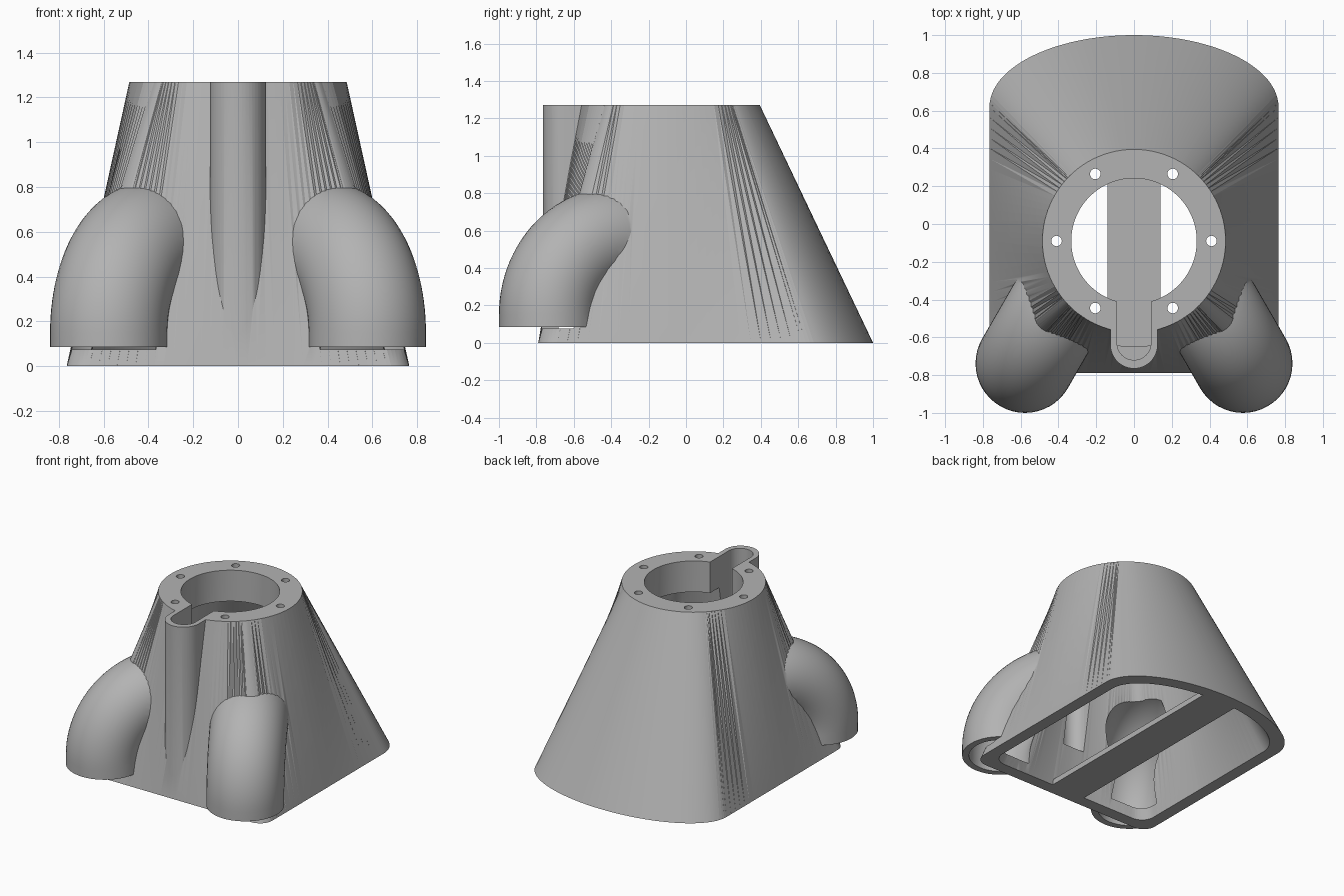
import bpy, bmesh, math
from mathutils import Vector

old = bpy.data.objects.get("Cube")
if old:
    bpy.data.objects.remove(old, do_unlink=True)

HEIGHT = 1.27
COLLAR_Y = -0.09
WALL = 0.09

grey = bpy.data.materials.new("light_grey")
grey.use_nodes = True
GREY = (0.45, 0.45, 0.45, 1)
grey.diffuse_color = GREY
grey.node_tree.nodes["Principled BSDF"].inputs["Base Color"].default_value = GREY


def skin(name, rings):
    """Closed solid through rings of equal point count."""
    bm = bmesh.new()
    loops = [[bm.verts.new(p) for p in ring] for ring in rings]
    n = len(loops[0])
    for a, b in zip(loops, loops[1:]):
        for i in range(n):
            j = (i + 1) % n
            bm.faces.new((a[i], a[j], b[j], b[i]))
    bm.faces.new(loops[0][::-1])
    bm.faces.new(loops[-1])
    bmesh.ops.triangulate(bm, faces=[f for f in bm.faces if len(f.verts) == 4])
    bmesh.ops.recalc_face_normals(bm, faces=bm.faces)
    me = bpy.data.meshes.new(name)
    bm.to_mesh(me)
    bm.free()
    me.materials.append(grey)
    ob = bpy.data.objects.new(name, me)
    bpy.context.collection.objects.link(ob)
    return ob


def prism(name, pts, z0, z1):
    return skin(name, [[(x, y, z) for x, y in pts] for z in (z0, z1)])


def circle(cx, cy, r, n):
    return [(cx + r * math.cos(math.tau * i / n), cy + r * math.sin(math.tau * i / n)) for i in range(n)]


def rect(x, y0, y1):
    return [(-x, y0), (x, y0), (x, y1), (-x, y1)]


def stadium(r, front, back):
    """Straight slot outline with a round front end."""
    arc = [math.pi * (1 + i / 24) for i in range(25)]
    return [(r * math.cos(a), front + r * math.sin(a)) for a in arc] + [(r, back), (-r, back)]


def base_outline(inset):
    """Flat front, straight sides, bowed back."""
    hx, front, back = 0.765 - inset, -0.79 + inset, 1.0 - inset
    side, r = 0.62 - inset / 2, 0.1
    half = [((hx - r) * i / 16, front) for i in range(16)]
    for i in range(9):
        a = math.pi / 2 * (i / 8 - 1)
        half.append((hx - r + r * math.cos(a), front + r + r * math.sin(a)))
    y0 = front + r
    half += [(hx, y0 + (side - y0) * i / 24) for i in range(1, 24)]
    for i in range(29):
        a = math.pi / 2 * i / 28
        half.append((hx * math.cos(a), side + (back - side) * math.sin(a)))
    half[-1] = (0, back)
    return half + [(-x, y) for x, y in half[-2:0:-1]]


def cone_loft(name, inset, z0, z1):
    """Ruled loft from the base outline to the round collar."""
    base = base_outline(inset)
    rings = []
    for z in (z0, z1):
        t = z / HEIGHT
        ring = []
        for x, y in base:
            d = Vector((x, y - COLLAR_Y)).normalized() * (0.485 - inset)
            ring.append((x + (d.x - x) * t, y + (d.y + COLLAR_Y - y) * t, z))
        rings.append(ring)
    return skin(name, rings)


def elbow(name, side, r, z_start):
    """Pipe rising vertically, then bending inwards to the shell."""
    bend, z_bend, n = 0.42, 0.15, 48
    origin = Vector((side * 0.577, -0.738, 0))
    run = Vector((-side * 0.5, 0.866, 0))
    across = Vector((-run.y, run.x, 0))
    up = Vector((0, 0, 1))
    path = [(origin + up * z_start, run)]
    for i in range(25):
        a = math.pi / 2 * i / 24
        p = origin + run * bend * (1 - math.cos(a)) + up * (z_bend + bend * math.sin(a))
        path.append((p, run * math.cos(a) - up * math.sin(a)))
    rings = []
    for p, inward in path:
        rings.append([p + (inward * math.cos(math.tau * i / n) + across * math.sin(math.tau * i / n)) * r
                      for i in range(n)])
    return skin(name, rings)


def combine(target, tool, operation):
    mod = target.modifiers.new(operation.lower(), 'BOOLEAN')
    mod.operation = operation
    mod.solver = 'EXACT'
    mod.object = tool
    bpy.ops.object.select_all(action='DESELECT')
    bpy.context.view_layer.objects.active = target
    target.select_set(True)
    bpy.ops.object.modifier_apply(modifier=mod.name)
    bpy.data.objects.remove(tool, do_unlink=True)


# Outer shell, front channel and the two elbow pipes
shell = cone_loft("duct_housing", 0, 0, HEIGHT + 0.05)
combine(shell, prism("channel", stadium(0.125, -0.64, -0.3), 0.02, HEIGHT + 0.04), 'UNION')
for side in (-1, 1):
    combine(shell, elbow("elbow_pipe", side, 0.262, 0.085), 'UNION')
combine(shell, prism("top_trim", rect(1, -1.2, 1.2), HEIGHT, HEIGHT + 0.3), 'DIFFERENCE')

# Hollow interior, collar bore, slot and pipe bores
combine(shell, cone_loft("cavity", WALL, -0.05, 1.04), 'DIFFERENCE')
combine(shell, prism("collar_bore", circle(0, COLLAR_Y, 0.332, 96), 0.9, 1.4), 'DIFFERENCE')
combine(shell, prism("slot", stadium(0.09, -0.63, -0.2), 0.32, 1.4), 'DIFFERENCE')
for side in (-1, 1):
    combine(shell, elbow("pipe_bore", side, 0.215, 0.075), 'DIFFERENCE')

# Ring of six screw holes
for i in range(6):
    a = math.tau * i / 6
    x, y = 0.41 * math.cos(a), COLLAR_Y + 0.41 * math.sin(a)
    combine(shell, prism("screw_hole", circle(x, y, 0.028, 20), 0.7, 1.4), 'DIFFERENCE')

# Flat bar across the open base
combine(shell, prism("base_bar", rect(0.14, -0.75, 0.95), 0, 0.04), 'UNION')

bpy.ops.object.select_all(action='DESELECT')
shell.select_set(True)
bpy.context.view_layer.objects.active = shell
bpy.ops.object.shade_smooth_by_angle(angle=math.radians(30))
